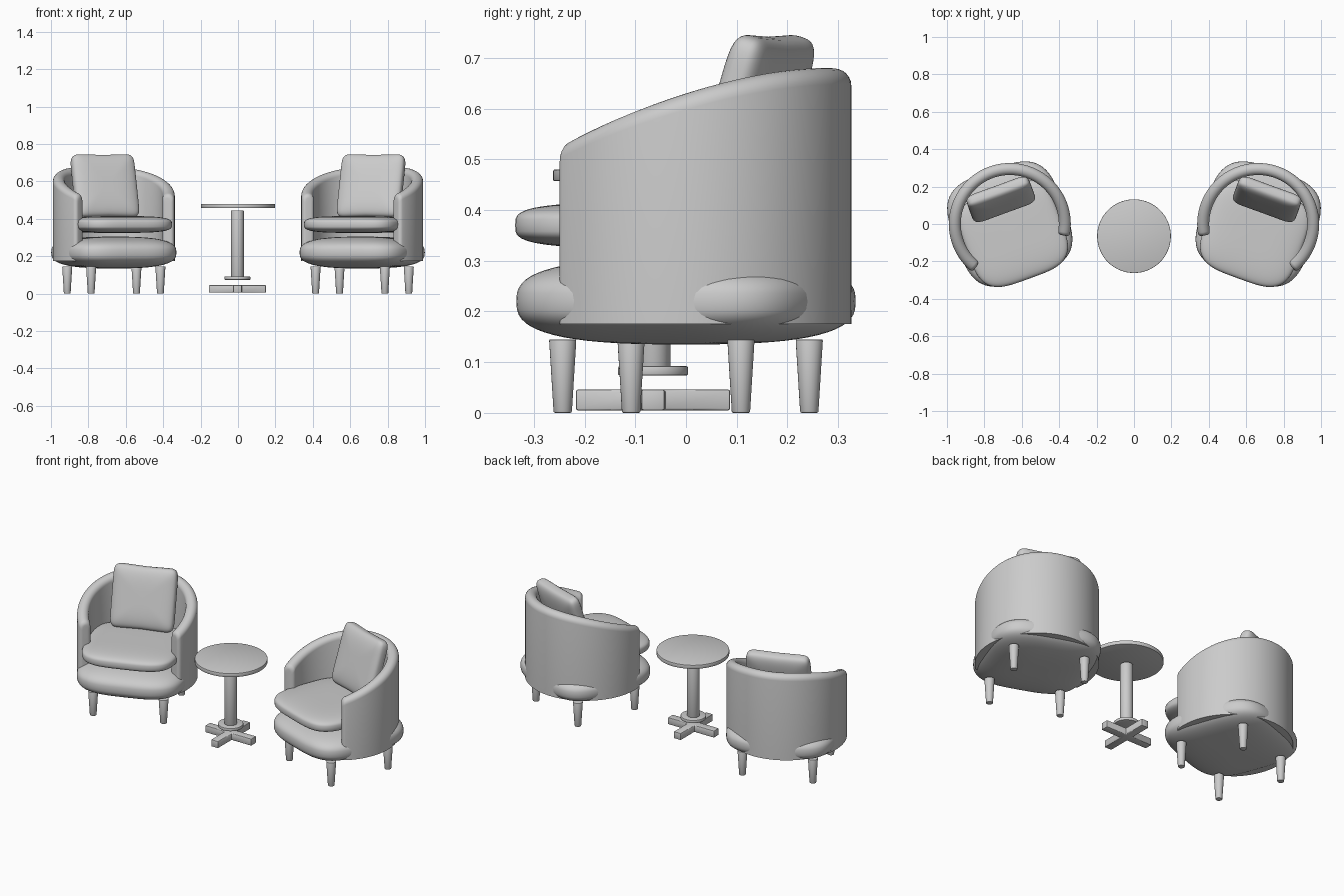
import bpy, bmesh, math
from mathutils import Matrix, Vector

cube = bpy.data.objects.get("Cube")
if cube:
    bpy.data.objects.remove(cube, do_unlink=True)

GREY = (0.6, 0.6, 0.6, 1)
mat = bpy.data.materials.new("plain grey")
mat.use_nodes = True
mat.diffuse_color = GREY
mat.node_tree.nodes["Principled BSDF"].inputs["Base Color"].default_value = GREY


def finish(bm, name, sharp=40):
    bmesh.ops.recalc_face_normals(bm, faces=bm.faces)
    mesh = bpy.data.meshes.new(name)
    bm.to_mesh(mesh)
    bm.free()
    mesh.materials.append(mat)
    obj = bpy.data.objects.new(name, mesh)
    bpy.context.collection.objects.link(obj)
    bpy.ops.object.select_all(action='DESELECT')
    obj.select_set(True)
    bpy.context.view_layer.objects.active = obj
    bpy.ops.object.shade_smooth_by_angle(angle=math.radians(sharp))
    return obj


def spow(v, p):
    return math.copysign(abs(v) ** p, v)


def cushion(name, half, outline, edge, matrix, dip=0.0):
    """Soft squarish pad: outline and edge set how boxy plan and rim are."""
    bm = bmesh.new()
    bmesh.ops.create_uvsphere(bm, u_segments=64, v_segments=32, radius=1)
    for v in bm.verts:
        ring = min(1, math.hypot(v.co.x, v.co.y))
        a = math.atan2(v.co.y, v.co.x)
        r = ring ** (2 / edge)
        x = r * spow(math.cos(a), 2 / outline)
        y = r * spow(math.sin(a), 2 / outline)
        z = spow(v.co.z, 2 / edge)
        y *= 1 - dip * (1 - x * x)
        v.co = matrix @ Vector((x * half[0], y * half[1], z * half[2]))
    return finish(bm, name, 80)


def rod(name, r_low, r_high, low, high, x, y, segs=48, bevel=0.003):
    bm = bmesh.new()
    bmesh.ops.create_cone(bm, cap_ends=True, segments=segs, radius1=r_low, radius2=r_high,
                          depth=high - low, matrix=Matrix.Translation((x, y, (low + high) / 2)))
    rims = [e for e in bm.edges if abs(e.verts[0].co.z - e.verts[1].co.z) < 1e-5]
    bmesh.ops.bevel(bm, geom=rims, offset=bevel, segments=2, affect='EDGES', profile=0.5)
    return finish(bm, name)


def shell(name, radius=0.294, half=0.032, bottom=0.175, start=-32, steps=72, soft=0.018):
    """Curved back and arms: a rounded wall swept along an arc, rising to the back."""
    bm = bmesh.new()
    a0, a1 = math.radians(start), math.radians(180 - start)
    ends = [soft / radius * t for t in (0, 0.05, 0.15, 0.3, 0.5, 0.75)]
    span = a1 - a0 - 2 * soft / radius
    angles = [a0 + e for e in ends]
    angles += [a0 + soft / radius + span * i / steps for i in range(steps + 1)]
    angles += [a1 - e for e in reversed(ends)]
    y_front = radius * math.sin(a0)
    rows = []
    for a in angles:
        d = min(1, min(a - a0, a1 - a) * radius / soft)
        inset = soft * (1 - math.sqrt(max(0, 1 - (1 - d) ** 2)))
        t = max(0, min(1, (radius * math.sin(a) - y_front) / (radius - y_front)))
        top = 0.53 + 0.15 * (1 - (1 - t) ** 1.3) - inset
        h = half - inset
        section = [(h, bottom)]
        section += [(h * math.cos(b * math.pi / 12), top - half + half * math.sin(b * math.pi / 12))
                    for b in range(13)]
        section += [(-h, bottom)]
        rows.append([bm.verts.new(((radius + o) * math.cos(a), (radius + o) * math.sin(a), z))
                     for o, z in section])
    n = len(rows[0])
    for p, q in zip(rows, rows[1:]):
        for i in range(n):
            j = (i + 1) % n
            bm.faces.new((p[i], p[j], q[j], q[i]))
    bm.faces.new(rows[0])
    bm.faces.new(rows[-1])
    return finish(bm, name, 50)


# Two armchairs turned toward the table
for side, s in (("right", -1), ("left", 1)):
    parts = [
        shell(side + "_chair_shell"),
        cushion(side + "_chair_base", (0.305, 0.305, 0.085), 3.5, 2.8,
                Matrix.Translation((0, 0, 0.22))),
        cushion(side + "_chair_seat", (0.265, 0.255, 0.045), 3.8, 3.5,
                Matrix.Translation((0, -0.055, 0.37))),
        cushion(side + "_chair_pillow", (0.178, 0.18, 0.048), 9, 3.2,
                Matrix.Translation((0, 0.14, 0.575)) @ Matrix.Rotation(math.radians(73), 4, 'X'),
                0.05),
    ]
    for fb, y in (("front", -0.187), ("back", 0.187)):
        for lr, x in (("right", -0.197), ("left", 0.197)):
            parts.append(rod(f"{side}_chair_{fb}_{lr}_leg", 0.018, 0.027, 0, 0.145, x, y, 24))
    for part in parts:
        part.location = (s * 0.664, 0, 0)
        part.rotation_euler.z = -s * math.radians(20)

# Pedestal table
TY = -0.065
rod("table_top", 0.197, 0.197, 0.457, 0.48, 0, TY, 96)
rod("table_column", 0.034, 0.034, 0.08, 0.445, -0.003, TY)
rod("table_collar", 0.069, 0.069, 0.074, 0.092, -0.003, TY)

# Crossed foot, one plus-shaped block
bm = bmesh.new()
w, reach = 0.023, 0.152
corner = [(w, w), (w, reach), (-w, reach)]
outline = []
for k in range(4):
    turn = Matrix.Rotation(k * math.pi / 2, 3, 'Z')
    outline += [turn @ Vector((x, y, 0)) for x, y in corner]
face = bm.faces.new([bm.verts.new(p + Vector((-0.003, TY, 0.005))) for p in outline])
up = bmesh.ops.extrude_face_region(bm, geom=[face])["geom"]
bmesh.ops.translate(bm, vec=(0, 0, 0.041), verts=[g for g in up if isinstance(g, bmesh.types.BMVert)])
bmesh.ops.bevel(bm, geom=bm.edges[:], offset=0.004, segments=2, affect='EDGES', profile=0.5)
finish(bm, "table_foot")
